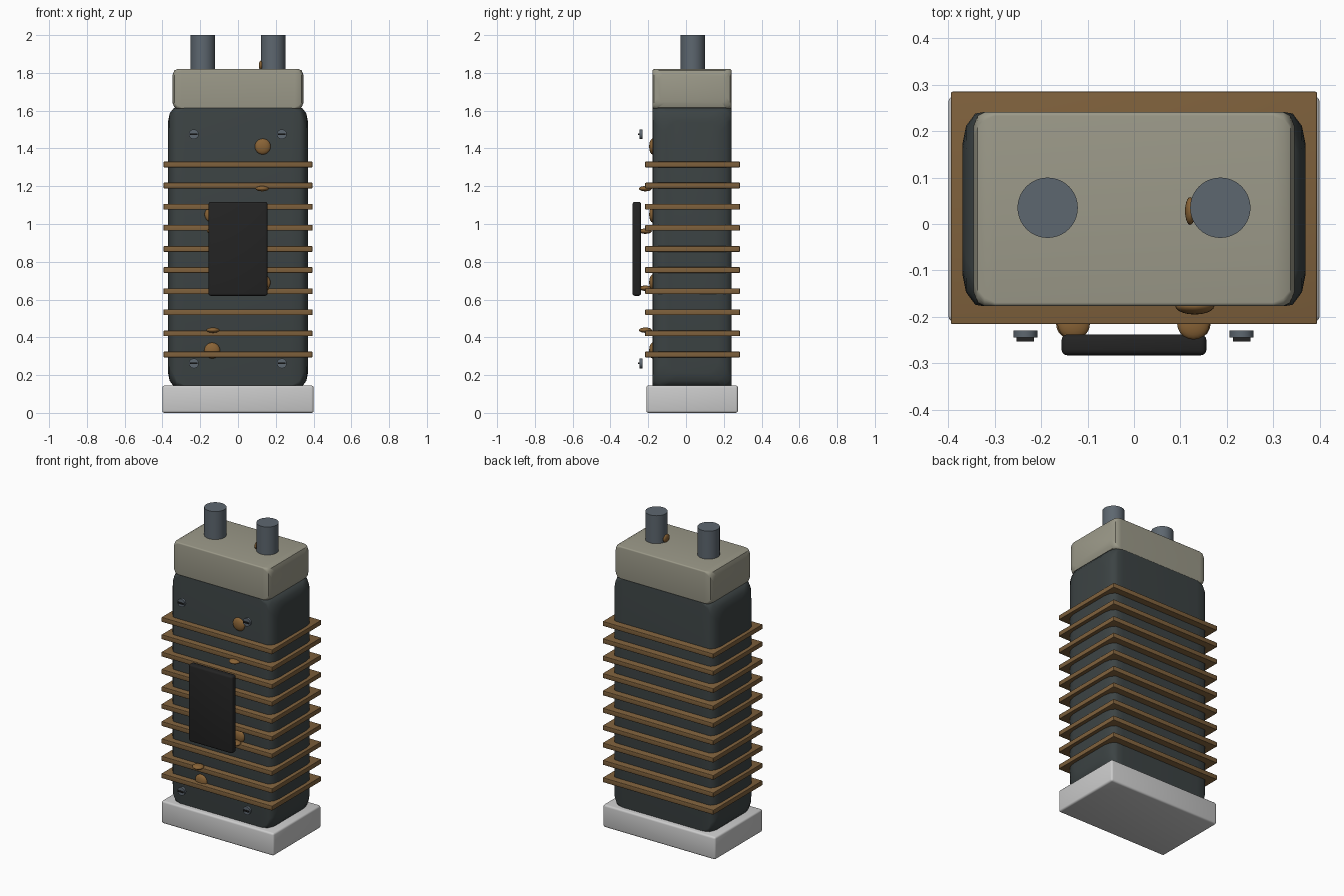
import bpy, bmesh, math
from mathutils import Matrix, Vector

if "Cube" in bpy.data.objects:
    bpy.data.objects.remove(bpy.data.objects["Cube"])


def mat(name, r, g, b):
    m = bpy.data.materials.new(name)
    m.diffuse_color = (r, g, b, 1)
    m.use_nodes = True
    m.node_tree.nodes["Principled BSDF"].inputs["Base Color"].default_value = m.diffuse_color
    return m


LIGHT = mat("light grey", 0.6, 0.6, 0.6)
CREAM = mat("warm grey", 0.33, 0.32, 0.25)
DARK = mat("dark slate", 0.045, 0.056, 0.057)
STEEL = mat("blue steel", 0.11, 0.135, 0.16)
BROWN = mat("brown", 0.21, 0.118, 0.045)
RUST = mat("rust", 0.25, 0.125, 0.037)
BLACK = mat("black", 0.017, 0.017, 0.017)


def finish(bm, name, material, angle=35):
    bmesh.ops.recalc_face_normals(bm, faces=bm.faces[:])
    me = bpy.data.meshes.new(name)
    bm.to_mesh(me)
    bm.free()
    me.materials.append(material)
    ob = bpy.data.objects.new(name, me)
    bpy.context.collection.objects.link(ob)
    bpy.ops.object.select_all(action='DESELECT')
    ob.select_set(True)
    bpy.context.view_layer.objects.active = ob
    bpy.ops.object.shade_smooth_by_angle(angle=math.radians(angle))
    return ob


def box(name, lo, hi, material, bevel=0.0):
    lo, hi = Vector(lo), Vector(hi)
    bm = bmesh.new()
    bmesh.ops.create_cube(bm, size=1, matrix=Matrix.Translation((lo + hi) / 2)
                          @ Matrix.Diagonal((*(hi - lo), 1)))
    if bevel:
        bmesh.ops.bevel(bm, geom=bm.edges[:], offset=bevel, segments=3,
                        profile=0.5, affect='EDGES')
    return finish(bm, name, material)


def cylinder(name, center, r, depth, material, along_y=False, seg=40):
    bm = bmesh.new()
    m = Matrix.Translation(center)
    if along_y:
        m = m @ Matrix.Rotation(math.pi / 2, 4, 'X')
    bmesh.ops.create_cone(bm, cap_ends=True, segments=seg, radius1=r, radius2=r,
                          depth=depth, matrix=m)
    return finish(bm, name, material)


def blob(name, center, radii):
    bm = bmesh.new()
    bmesh.ops.create_uvsphere(bm, u_segments=20, v_segments=12, radius=1,
                              matrix=Matrix.Translation(center) @ Matrix.Diagonal((*radii, 1)))
    return finish(bm, name, RUST, 60)


def pillow(name, y0, y1, z0, z1, sections, material, n=5):
    """Block lofted along x; each section is (x, inset, corner radius)."""
    bm = bmesh.new()
    rings = []
    full = [(-x, i, r) for x, i, r in reversed(sections)] + sections
    for x, i, r in full:
        ring = []
        corners = [(y1 - i - r, z1 - i - r), (y0 + i + r, z1 - i - r),
                   (y0 + i + r, z0 + i + r), (y1 - i - r, z0 + i + r)]
        for c, (cy, cz) in enumerate(corners):
            for k in range(n + 1):
                a = math.pi / 2 * (c + k / n)
                ring.append(bm.verts.new((x, cy + r * math.cos(a), cz + r * math.sin(a))))
        rings.append(ring)
    for a, b in zip(rings, rings[1:]):
        for k in range(len(a)):
            j = (k + 1) % len(a)
            bm.faces.new((a[k], a[j], b[j], b[k]))
    bm.faces.new(rings[0])
    bm.faces.new(rings[-1])
    return finish(bm, name, material)


# Base, body and cap
box("base", (-0.4, -0.21, 0), (0.4, 0.275, 0.145), LIGHT, 0.012)
pillow("body", -0.177, 0.241, 0.14, 1.615,
       [(0.28, 0, 0.004), (0.325, 0, 0.03), (0.342, 0.003, 0.065),
        (0.362, 0.03, 0.07), (0.37, 0.07, 0.075)], DARK)
pillow("cap", -0.177, 0.241, 1.61, 1.82,
       [(0.30, 0, 0.008), (0.322, 0, 0.018), (0.337, 0.007, 0.028),
        (0.346, 0.03, 0.035)], CREAM)

# Terminal posts
for s, side in ((-1, "left"), (1, "right")):
    cylinder(side + "_terminal", (0.186 * s, 0.035, 1.9), 0.065, 0.2, STEEL)

# Cooling fins
for k in range(10):
    z = 0.309 + k * 0.1118
    box(f"fin_{k + 1}", (-0.394, -0.216, z - 0.015), (0.394, 0.285, z + 0.015), BROWN, 0.003)

# Front panel
box("front_panel", (-0.156, -0.283, 0.62), (0.156, -0.238, 1.117), BLACK, 0.012)

# Slotted screws
for x in (-0.234, 0.232):
    for z in (0.262, 1.475):
        cylinder("screw_head", (x, -0.237, z), 0.026, 0.016, STEEL, True, 24)
        box("screw_slot", (x - 0.019, -0.253, z - 0.004), (x + 0.019, -0.243, z + 0.004), BLACK)

# Rust spots on the body, on the fins and by one terminal
for x, z in ((0.131, 1.41), (-0.135, 1.05), (0.13, 0.69), (-0.137, 0.33)):
    blob("body_spot", (x, -0.177, z), (0.042, 0.018, 0.042))
for x, z in ((0.128, 1.187), (-0.13, 0.962), (0.13, 0.66), (-0.133, 0.438)):
    blob("fin_spot", (x, -0.215, z), (0.035, 0.034, 0.014))
blob("terminal_spot", (0.121, 0.028, 1.84), (0.011, 0.03, 0.025))
